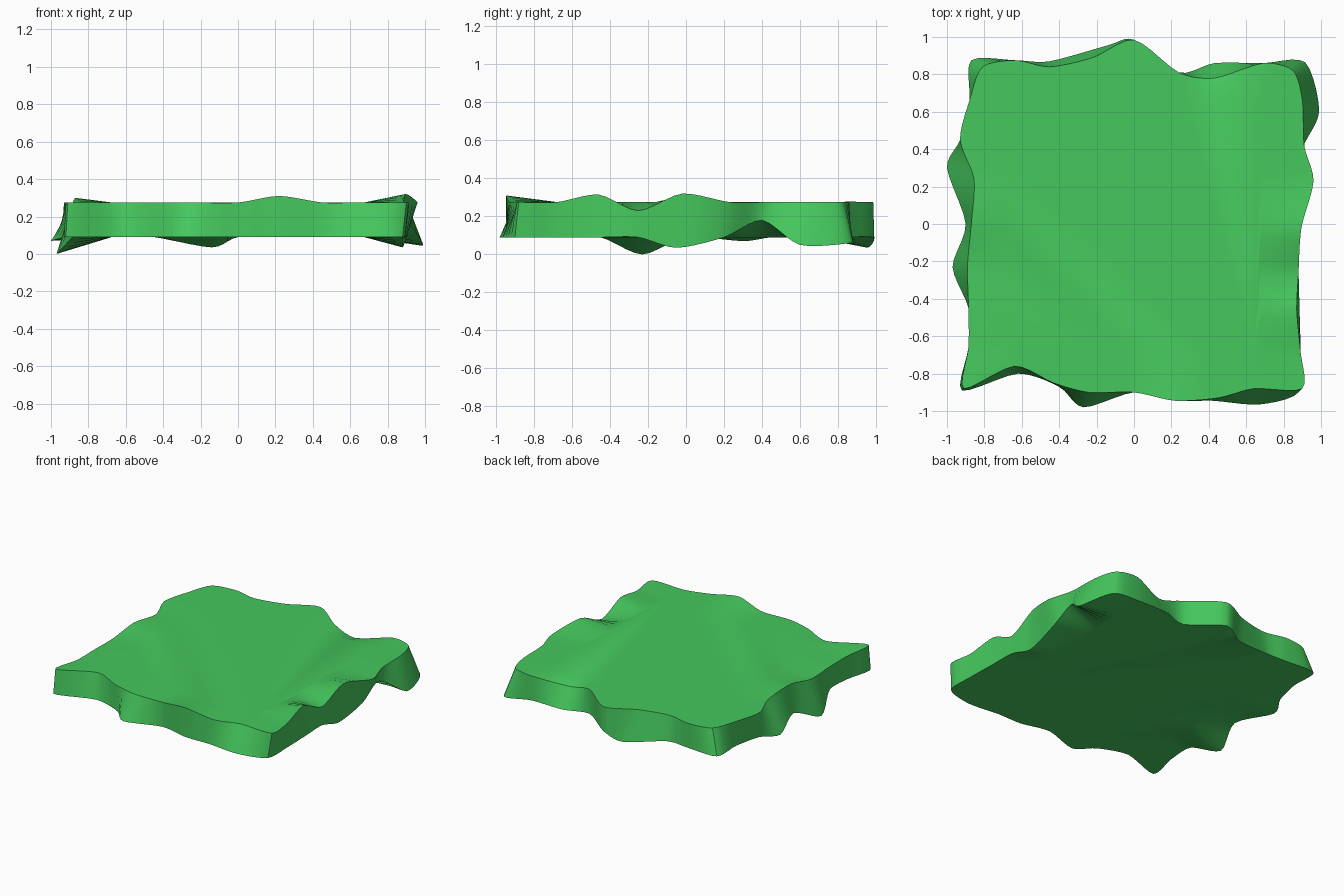
import bpy, bmesh, math
from mathutils import Vector

if "Cube" in bpy.data.objects:
    bpy.data.objects.remove(bpy.data.objects["Cube"])

TOP, BOTTOM, INNER, STEPS = 0.275, 0.09, 0.675, 5

# Upper rim, counter-clockwise from the front left corner
rim = [(-.91, -.88), (-.64, -.76), (-.43, -.85), (-.24, -.90), (0, -.90), (.22, -.945),
       (.45, -.93), (.64, -.88), (.90, -.88), (.89, -.68), (.87, -.46), (.88, -.25),
       (.895, -.02), (.96, .23), (.91, .42), (.90, .66), (.85, .82), (.69, .86),
       (.43, .78), (.24, .81), (0, .985), (-.22, .89), (-.45, .84), (-.63, .875),
       (-.81, .84), (-.88, .66), (-.93, .45), (-.855, .24), (-.87, 0), (-.89, -.22),
       (-.885, -.45), (-.885, -.66)]
# Raised and sunken spots of the upper rim
top_z = {5: .31, 10: .315, 11: .23, 12: .32, 18: .235, 28: .30, 29: .26, 30: .265, 31: .265}
# Places where the lower rim departs from the upper one
low = {0: (-.92, -.89, .09), 1: (-.62, -.80, .09), 2: (-.40, -.87, .09), 3: (-.27, -.98, .09),
       6: (.42, -.945, .09), 7: (.67, -.965, .09), 8: (.88, -.90, .09), 10: (.885, -.45, .09),
       12: (.88, -.05, .035), 13: (.90, .20, .09), 14: (.90, .40, .18), 15: (.99, .60, .05),
       16: (.915, .865, .06), 18: (.43, .86, .09), 21: (-.14, .955, .035),
       22: (-.45, .87, .09), 24: (-.87, .875, .09), 27: (-1.0, .30, .07),
       28: (-.90, 0, .09), 29: (-.97, -.23, 0)}

upper = [Vector((x, y, top_z.get(i, TOP))) for i, (x, y) in enumerate(rim)]
lower = [Vector(low.get(i, (x, y, BOTTOM))) for i, (x, y) in enumerate(rim)]


def clamp(v):
    return max(-INNER, min(INNER, v))


def flat_ring(points, z):
    return [Vector((clamp(p.x), clamp(p.y), z)) for p in points]


def smooth_loop(pts):
    """Closed curve through the points, with softly rounded bends."""
    out, n = [], len(pts)
    for i in range(n):
        a, b, c, d = (pts[(i + k) % n] for k in (-1, 0, 1, 2))
        for s in range(STEPS):
            t = s / STEPS
            out.append(b + t * (c - a) * .4
                       + t * t * (.8 * a - 2.6 * b + 2.2 * c - .4 * d)
                       + t ** 3 * (-.4 * a + 1.6 * b - 1.6 * c + .4 * d))
    return out


# Slab: flat top, rims and flat underside joined by strips
u, l = smooth_loop(upper), smooth_loop(lower)
bm = bmesh.new()
rings = [[bm.verts.new(p) for p in loop]
         for loop in (flat_ring(u, TOP), u, l, flat_ring(l, BOTTOM))]
n = len(u)
for a, b in zip(rings, rings[1:]):
    for i in range(n):
        j = (i + 1) % n
        bm.faces.new((a[i], b[i], b[j], a[j]))
for ring in (rings[0], rings[-1][::-1]):
    bm.faces.new(ring)
bmesh.ops.remove_doubles(bm, verts=bm.verts, dist=1e-4)
bmesh.ops.recalc_face_normals(bm, faces=bm.faces)
mesh = bpy.data.meshes.new("grass_slab")
bm.to_mesh(mesh)
bm.free()
slab = bpy.data.objects.new("grass_slab", mesh)
bpy.context.collection.objects.link(slab)

green = bpy.data.materials.new("grass green")
green.diffuse_color = (.06, .58, .11, 1)
green.use_nodes = True
green.node_tree.nodes["Principled BSDF"].inputs["Base Color"].default_value = green.diffuse_color
mesh.materials.append(green)

bpy.context.view_layer.objects.active = slab
slab.select_set(True)
bpy.ops.object.shade_smooth_by_angle(angle=math.radians(30))
